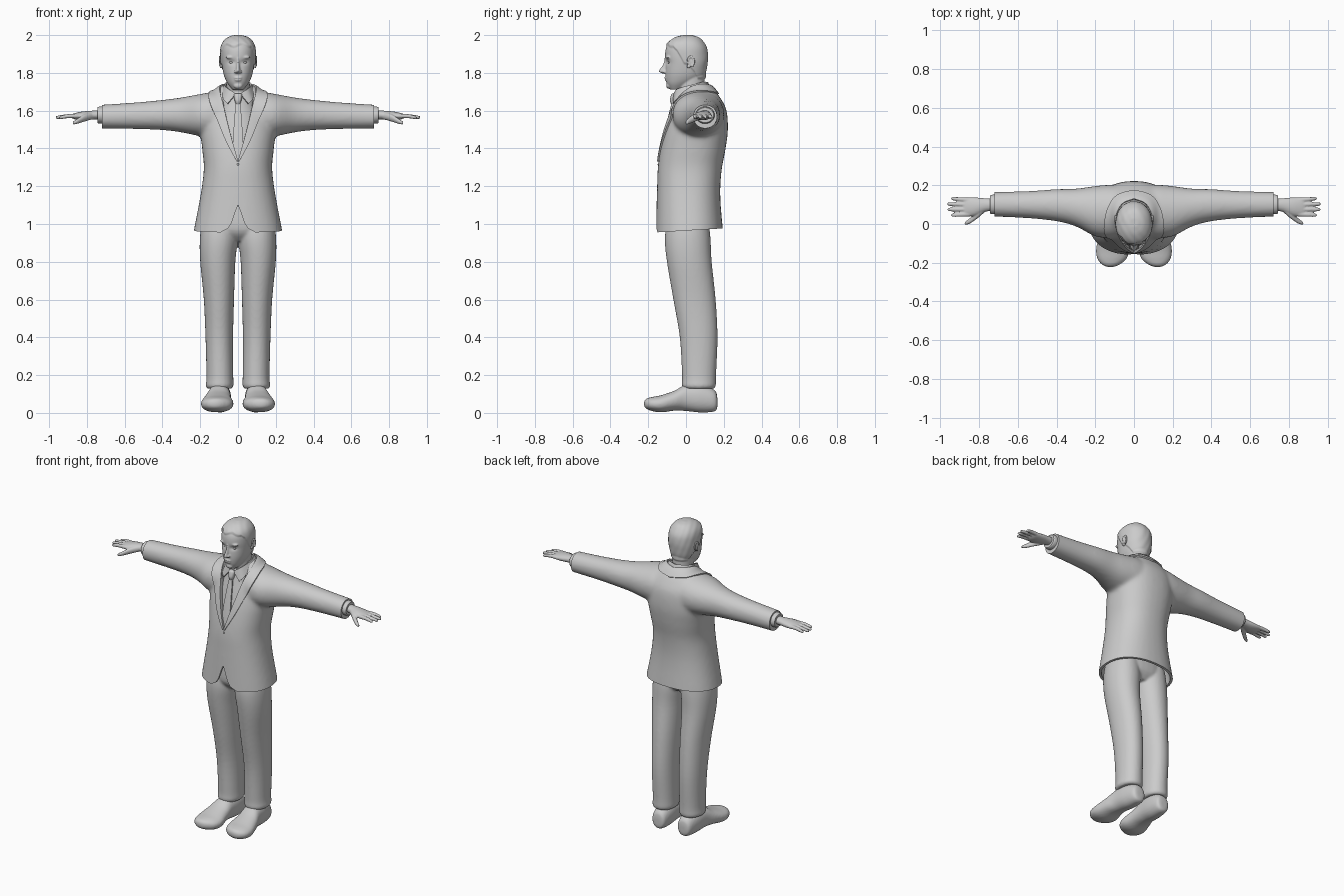
import bpy, bmesh, math
from mathutils import Vector, Matrix
from mathutils.bvhtree import BVHTree

if "Cube" in bpy.data.objects:
    bpy.data.objects.remove(bpy.data.objects["Cube"])

grey = bpy.data.materials.new("plain grey")
grey.use_nodes = True
grey.diffuse_color = (.6, .6, .6, 1)
grey.node_tree.nodes["Principled BSDF"].inputs["Base Color"].default_value = (.6, .6, .6, 1)
BOTH = (1, -1)


def spline(rows, steps):
    """Smooth interpolation through rows of numbers."""
    out = []
    last = len(rows) - 1
    for i in range(last):
        a, b, c, d = rows[max(i - 1, 0)], rows[i], rows[i + 1], rows[min(i + 2, last)]
        for k in range(steps):
            t = k / steps
            out.append([q + t / 2 * (r - p + t * (2*p - 5*q + 4*r - s + t * (3*(q - r) + s - p)))
                        for p, q, r, s in zip(a, b, c, d)])
    return out + [list(rows[-1])]


def loft(bm, axis, rows, power=2, seg=36, steps=5, sides=(1,)):
    """Closed loft; a row is (station, centre, half width, low, high)."""
    def bend(v):
        return math.copysign(abs(v) ** (2 / power), v)
    for side in sides:
        rings = []
        for t, a, ra, lo, hi in spline(rows, steps):
            ring = []
            for k in range(seg):
                ang = math.tau * k / seg
                u = a + ra * bend(math.cos(ang))
                w = (lo + hi) / 2 + (hi - lo) / 2 * bend(math.sin(ang))
                x, y, z = {"x": (t, u, w), "y": (u, t, w), "z": (u, w, t)}[axis]
                ring.append(bm.verts.new((x * side, y, z)))
            rings.append(ring)
        for r, s in zip(rings, rings[1:]):
            for k in range(seg):
                n = (k + 1) % seg
                bm.faces.new((r[k], r[n], s[n], s[k]))
        bm.faces.new(rings[0])
        bm.faces.new(rings[-1])


def blob(bm, centre, radii, sides=(1,)):
    for side in sides:
        place = Matrix.Translation((centre[0] * side, centre[1], centre[2]))
        bmesh.ops.create_uvsphere(bm, u_segments=24, v_segments=16, radius=1,
                                  matrix=place @ Matrix.Diagonal((*radii, 1)))


def bake(obj):
    graph = bpy.context.evaluated_depsgraph_get()
    mesh = bpy.data.meshes.new_from_object(obj.evaluated_get(graph))
    obj.modifiers.clear()
    obj.data = mesh
    mesh.materials.clear()
    mesh.materials.append(grey)
    mesh.shade_smooth()
    mesh.set_sharp_from_angle(angle=math.radians(45))


def finish(bm, name, voxel=0, smooth=0):
    """Turn a bmesh into an object, optionally fused and softened."""
    bmesh.ops.recalc_face_normals(bm, faces=bm.faces)
    mesh = bpy.data.meshes.new(name)
    bm.to_mesh(mesh)
    bm.free()
    obj = bpy.data.objects.new(name, mesh)
    bpy.context.collection.objects.link(obj)
    if voxel:
        mod = obj.modifiers.new("fuse", "REMESH")
        mod.mode, mod.voxel_size = "VOXEL", voxel
    if smooth:
        mod = obj.modifiers.new("soften", "SMOOTH")
        mod.factor, mod.iterations = .5, smooth
    bake(obj)
    return obj


def prism(bm, axis, outline, lo, hi):
    def point(p, d):
        return (d, p[0], p[1]) if axis == "x" else (p[0], d, p[1])
    ends = [[bm.verts.new(point(p, d)) for p in outline] for d in (lo, hi)]
    for k in range(len(outline)):
        n = (k + 1) % len(outline)
        bm.faces.new((ends[0][k], ends[0][n], ends[1][n], ends[1][k]))
    for end in ends:
        bm.faces.new(end)


def cut(obj, bm):
    tool = finish(bm, "cutter")
    tool.hide_render = True
    mod = obj.modifiers.new("cut", "BOOLEAN")
    mod.operation, mod.solver, mod.object = "DIFFERENCE", "EXACT", tool
    bake(obj)
    bpy.data.objects.remove(tool)


def surface(obj):
    return BVHTree.FromPolygons([v.co for v in obj.data.vertices],
                                [p.vertices[:] for p in obj.data.polygons])


def strip(name, inner, outer, thick, tree=None, lift=0, across=6):
    """Mirrored cloth strip between two edges, laid on a surface."""
    bm = bmesh.new()
    grid = []
    for a, b in zip(spline(inner, 6), spline(outer, 6)):
        line = []
        for k in range(across + 1):
            p = Vector(a).lerp(Vector(b), k / across)
            if tree:
                spot, normal = tree.find_nearest(p)[:2]
                p = Vector((p.x if p.x < .001 else spot.x, spot.y, spot.z)) + normal * lift
            line.append(bm.verts.new((max(p.x, 0), p.y, p.z)))
        grid.append(line)
    for r, s in zip(grid, grid[1:]):
        for k in range(across):
            bm.faces.new((r[k], r[k + 1], s[k + 1], s[k]))
    obj = finish(bm, name)
    obj.modifiers.new("mirror", "MIRROR")
    mod = obj.modifiers.new("cloth", "SOLIDIFY")
    mod.thickness, mod.offset = thick, 0
    bake(obj)


# Jacket: torso and sleeves fused
bm = bmesh.new()
loft(bm, "z", [(.9, 0, .24, -.162, .198), (.96, 0, .235, -.16, .196), (1.1, 0, .208, -.156, .184),
               (1.2, 0, .191, -.153, .182), (1.3, 0, .181, -.149, .191), (1.4, 0, .19, -.135, .21),
               (1.5, 0, .2, -.112, .222), (1.6, 0, .19, -.08, .215), (1.66, 0, .165, -.05, .187),
               (1.71, 0, .115, -.02, .15), (1.735, 0, .085, .0, .125)], power=2.3)
loft(bm, "x", [(.04, .068, .13, 1.45, 1.7), (.12, .066, .137, 1.455, 1.701), (.2, .066, .13, 1.465, 1.688),
               (.3, .085, .098, 1.485, 1.67), (.4, .097, .083, 1.497, 1.657), (.55, .1, .07, 1.503, 1.643),
               (.75, .102, .063, 1.506, 1.63)], power=2.1, sides=BOTH)
jacket = finish(bm, "jacket", voxel=.011, smooth=9)
jacket_skin = surface(jacket)

# Jacket openings: hem, sleeve ends, hollow skirt, front notch, chest opening
bm = bmesh.new()
prism(bm, "x", [(-.5, .8), (.5, .8), (.5, .995), (-.5, .935)], -1, 1)
for s in BOTH:
    prism(bm, "y", [(s * .72, 1.4), (s * .85, 1.4), (s * .85, 1.8), (s * .72, 1.8)], -.5, .5)
cut(jacket, bm)
bm = bmesh.new()
loft(bm, "z", [(.8, 0, .222, -.148, .182), (.96, 0, .219, -.146, .18), (1.12, 0, .188, -.14, .165)], power=2.3)
cut(jacket, bm)
for half, back in (([(0, 1.1), (.012, 1.07), (.032, 1.01), (.052, .977), (.09, .957), (.09, .9)], 0),
                   ([(0, 1.335), (.035, 1.45), (.067, 1.58), (.083, 1.68), (.07, 1.8)], .02)):
    bm = bmesh.new()
    prism(bm, "y", half + [(-x, z) for x, z in reversed(half) if x > 0], -.5, back)
    cut(jacket, bm)

# Lapels continuing into the collar behind the neck
strip("lapels_and_collar",
      [(0, -.15, 1.335), (.03, -.135, 1.44), (.062, -.105, 1.56), (.08, -.07, 1.64), (.095, -.01, 1.7),
       (.09, .05, 1.735), (.06, .105, 1.74), (0, .13, 1.735)],
      [(.006, -.15, 1.33), (.065, -.13, 1.44), (.115, -.085, 1.56), (.15, -.04, 1.64), (.153, .01, 1.69),
       (.135, .08, 1.7), (.085, .14, 1.69), (0, .168, 1.685)], .009, jacket_skin, .004)
bm = bmesh.new()
blob(bm, (0, -.145, 1.315), (.006, .006, .006))
finish(bm, "jacket_button")

# Shirt, shirt collar, cuffs and tie
bm = bmesh.new()
loft(bm, "z", [(1.25, 0, .13, -.12, .05), (1.34, 0, .15, -.126, .08), (1.45, 0, .14, -.11, .1),
               (1.55, 0, .12, -.088, .1), (1.62, 0, .095, -.07, .1), (1.66, 0, .083, -.06, .1),
               (1.7, 0, .07, -.05, .1)])
shirt = finish(bm, "shirt")
strip("shirt_collar",
      [(.01, -.062, 1.69), (.05, -.04, 1.715), (.069, .03, 1.735), (.05, .09, 1.75), (0, .112, 1.75)],
      [(.055, -.066, 1.635), (.075, -.045, 1.66), (.083, .03, 1.71), (.065, .1, 1.72), (0, .125, 1.72)], .009)
bm = bmesh.new()
loft(bm, "x", [(.69, .101, .05, 1.53, 1.622), (.735, .101, .05, 1.532, 1.621),
               (.745, .101, .045, 1.537, 1.616)], sides=BOTH)
finish(bm, "shirt_cuffs")
strip("tie", [(0, -.13, 1.33), (0, -.11, 1.45), (0, -.08, 1.59), (0, -.07, 1.65)],
      [(.022, -.13, 1.33), (.025, -.11, 1.45), (.016, -.08, 1.59), (.01, -.07, 1.65)],
      .01, surface(shirt), .006, across=3)
bm = bmesh.new()
loft(bm, "z", [(1.635, 0, .011, -.08, -.05), (1.655, 0, .018, -.085, -.045), (1.685, 0, .022, -.078, -.04),
               (1.692, 0, .016, -.07, -.045)], power=2.5, seg=20)
finish(bm, "tie_knot")

# Trousers
bm = bmesh.new()
loft(bm, "z", [(.128, .097, .064, -.012, .148), (.145, .097, .073, -.022, .158), (.2, .096, .071, -.021, .159),
               (.4, .099, .073, -.033, .167), (.6, .101, .08, -.067, .157), (.8, .107, .093, -.101, .136),
               (.92, .102, .1, -.112, .13), (1.02, .1, .09, -.1, .12)], power=2.1, sides=BOTH)
loft(bm, "z", [(.91, 0, .15, -.06, .09), (.97, 0, .195, -.106, .126), (1.1, 0, .165, -.105, .12)], power=2.3)
finish(bm, "trousers", voxel=.008, smooth=4)

# Shoes
bm = bmesh.new()
loft(bm, "y", [(.166, .092, .02, .03, .08), (.152, .092, .045, .008, .12), (.08, .095, .058, .002, .152),
               (0, .1, .062, .01, .15), (-.06, .107, .073, .012, .118), (-.13, .11, .086, .003, .094),
               (-.18, .114, .075, .01, .084), (-.21, .12, .045, .022, .075), (-.222, .122, .015, .036, .06)],
     power=2.2, sides=BOTH)
finish(bm, "shoes", voxel=.007, smooth=3)

# Hands: palm, four fingers and thumb
bm = bmesh.new()
loft(bm, "x", [(.72, .1, .03, 1.553, 1.604), (.77, .098, .035, 1.553, 1.6), (.82, .09, .047, 1.55, 1.596),
               (.86, .088, .049, 1.553, 1.588), (.88, .088, .043, 1.561, 1.582)], sides=BOTH)
for base, tip, reach in ((.05, .046, .945), (.075, .075, .963), (.1, .103, .965), (.124, .131, .945)):
    rows = []
    for x, y, z, r in ((.85, base, 1.572, .012), (.9, (base + tip) / 2, 1.571, .011),
                       (reach - .01, tip, 1.565, .009), (reach, tip, 1.564, .004)):
        rows.append((x, y, r, z - r, z + r))
    loft(bm, "x", rows, seg=14, sides=BOTH)
loft(bm, "x", [(.765, .085, .018, 1.555, 1.592), (.81, .046, .018, 1.543, 1.582), (.85, .015, .014, 1.53, 1.558),
               (.875, .003, .007, 1.526, 1.541)], seg=18, sides=BOTH)
finish(bm, "hands", voxel=.0045, smooth=2)

# Head: skull, neck, nose, brows, lips and chin fused
bm = bmesh.new()
loft(bm, "z", [(1.712, 0, .03, -.085, -.02), (1.74, 0, .052, -.1, .03), (1.767, 0, .067, -.107, .075),
               (1.8, 0, .078, -.109, .098), (1.85, 0, .086, -.107, .107), (1.89, 0, .088, -.111, .11),
               (1.93, 0, .086, -.106, .105), (1.96, 0, .075, -.088, .088), (1.983, 0, .05, -.052, .064),
               (1.993, 0, .02, -.015, .03)], power=2.15, seg=48)
loft(bm, "z", [(1.62, 0, .062, -.03, .11), (1.7, 0, .06, -.045, .1), (1.8, 0, .062, -.04, .098)])
loft(bm, "z", [(1.88, 0, .008, -.113, -.08), (1.845, 0, .009, -.122, -.08), (1.818, 0, .011, -.14, -.08),
               (1.806, 0, .014, -.143, -.08), (1.797, 0, .009, -.125, -.08)], seg=20)
blob(bm, (.013, -.115, 1.806), (.008, .011, .007), BOTH)
blob(bm, (.036, -.093, 1.882), (.028, .014, .009), BOTH)
blob(bm, (0, -.102, 1.774), (.023, .013, .006))
blob(bm, (0, -.101, 1.763), (.02, .013, .007))
blob(bm, (0, -.09, 1.732), (.024, .015, .016))
head = finish(bm, "head", voxel=.0042, smooth=4)

# Raised hair above a hairline, and sunken eye sockets
HAIRLINE = [(-.2, 1.94), (-.065, 1.938), (-.045, 1.91), (-.025, 1.875), (-.01, 1.845), (.01, 1.84),
            (.045, 1.8), (.06, 1.765), (.2, 1.765)]
normals = [v.normal.copy() for v in head.data.vertices]
for v, normal in zip(head.data.vertices, normals):
    x, y, z = v.co
    for (ya, za), (yb, zb) in zip(HAIRLINE, HAIRLINE[1:]):
        if ya <= y < yb:
            line = za + (zb - za) * (y - ya) / (yb - ya)
            if y < -.05:
                line += .007 * math.sin(75 * x)
            hair = min(max((z - line) / .012, 0), 1)
            strand = .0005 * math.sin(150 * x + 90 * y + 60 * z)
            v.co += normal * hair * (.007 + strand)
    if y < -.05:
        away = ((abs(x) - .034) / .02) ** 2 + ((z - 1.857) / .013) ** 2
        v.co.y += .007 * math.exp(-away)

# Eyes and ears
bm = bmesh.new()
blob(bm, (.034, -.084, 1.856), (.014, .0125, .009), BOTH)
finish(bm, "eyes")
bm = bmesh.new()
blob(bm, (.089, .022, 1.857), (.008, .015, .026), BOTH)
blob(bm, (.09, .014, 1.834), (.007, .009, .01), BOTH)
for k in range(16):
    turn = math.radians(-60 + 15 * k)
    blob(bm, (.095, .026 + .016 * math.cos(turn), 1.86 + .026 * math.sin(turn)), (.006, .006, .006), BOTH)
finish(bm, "ears", voxel=.0035, smooth=2)
